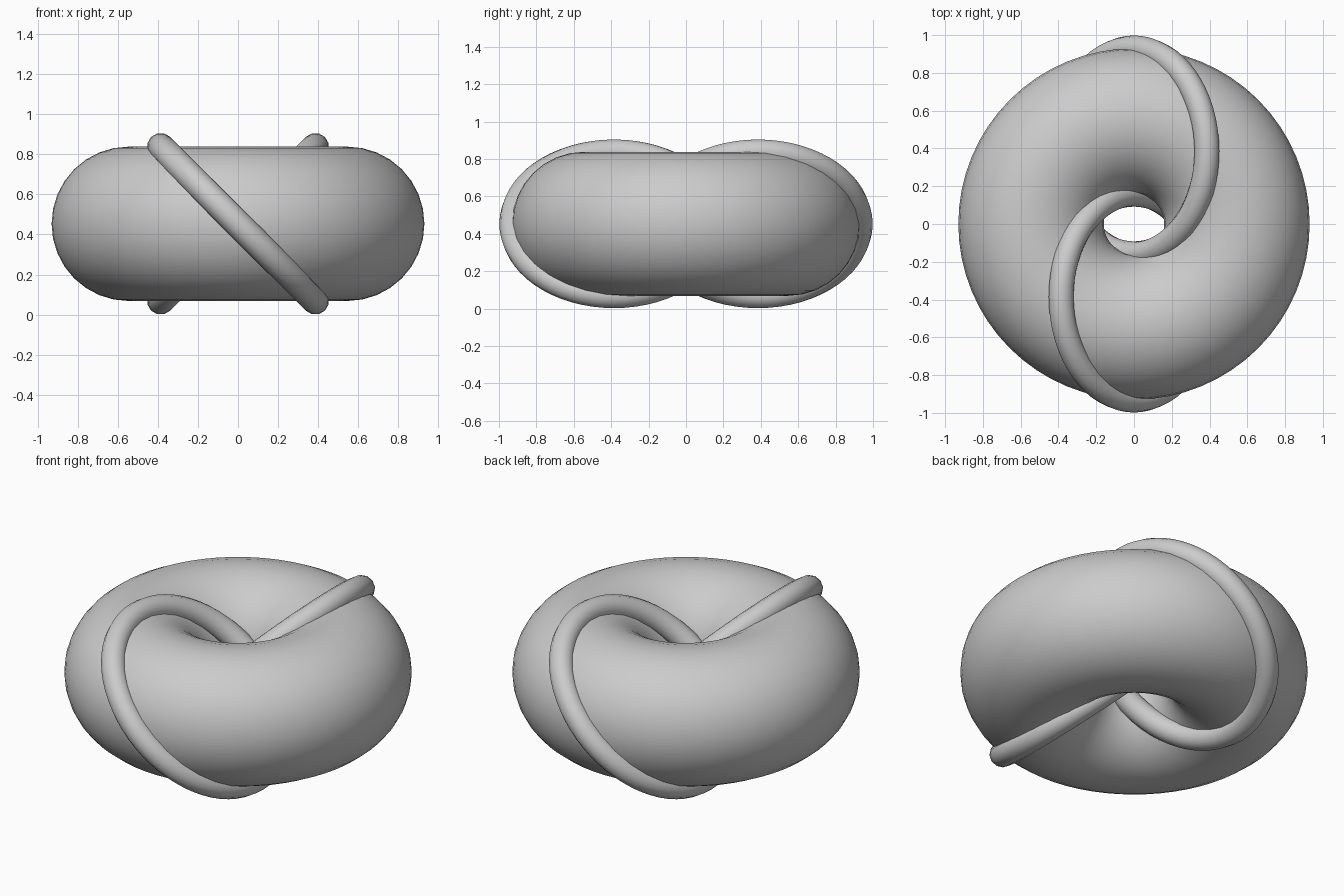
import bpy
import math

cube = bpy.data.objects.get("Cube")
if cube:
    bpy.data.objects.remove(cube, do_unlink=True)

MAJOR, MINOR, TUBE = 0.545, 0.385, 0.068
MID_Z = MINOR + TUBE

grey = bpy.data.materials.new("plain_grey")
grey.use_nodes = True
colour = (0.6, 0.6, 0.6, 1.0)
grey.diffuse_color = colour
grey.node_tree.nodes["Principled BSDF"].inputs["Base Color"].default_value = colour


def add_torus(name, location, rotation, minor, segments, sides):
    bpy.ops.mesh.primitive_torus_add(
        location=location, rotation=rotation, major_radius=MAJOR,
        minor_radius=minor, major_segments=segments, minor_segments=sides)
    obj = bpy.context.object
    obj.name = name
    obj.data.materials.append(grey)
    bpy.ops.object.shade_smooth_by_angle(angle=math.radians(40))
    return obj


# Thick body with a narrow central hole
add_torus("ring_body", (0, 0, MID_Z), (0, 0, 0), MINOR, 64, 32)

# Two linked hoops of the same radius, lying on the body's surface
tilt = math.asin(MINOR / MAJOR)
for name, side in (("front_hoop", -1), ("back_hoop", 1)):
    add_torus(name, (0, side * MINOR, MID_Z), (0, -side * tilt, 0), TUBE, 64, 12)
